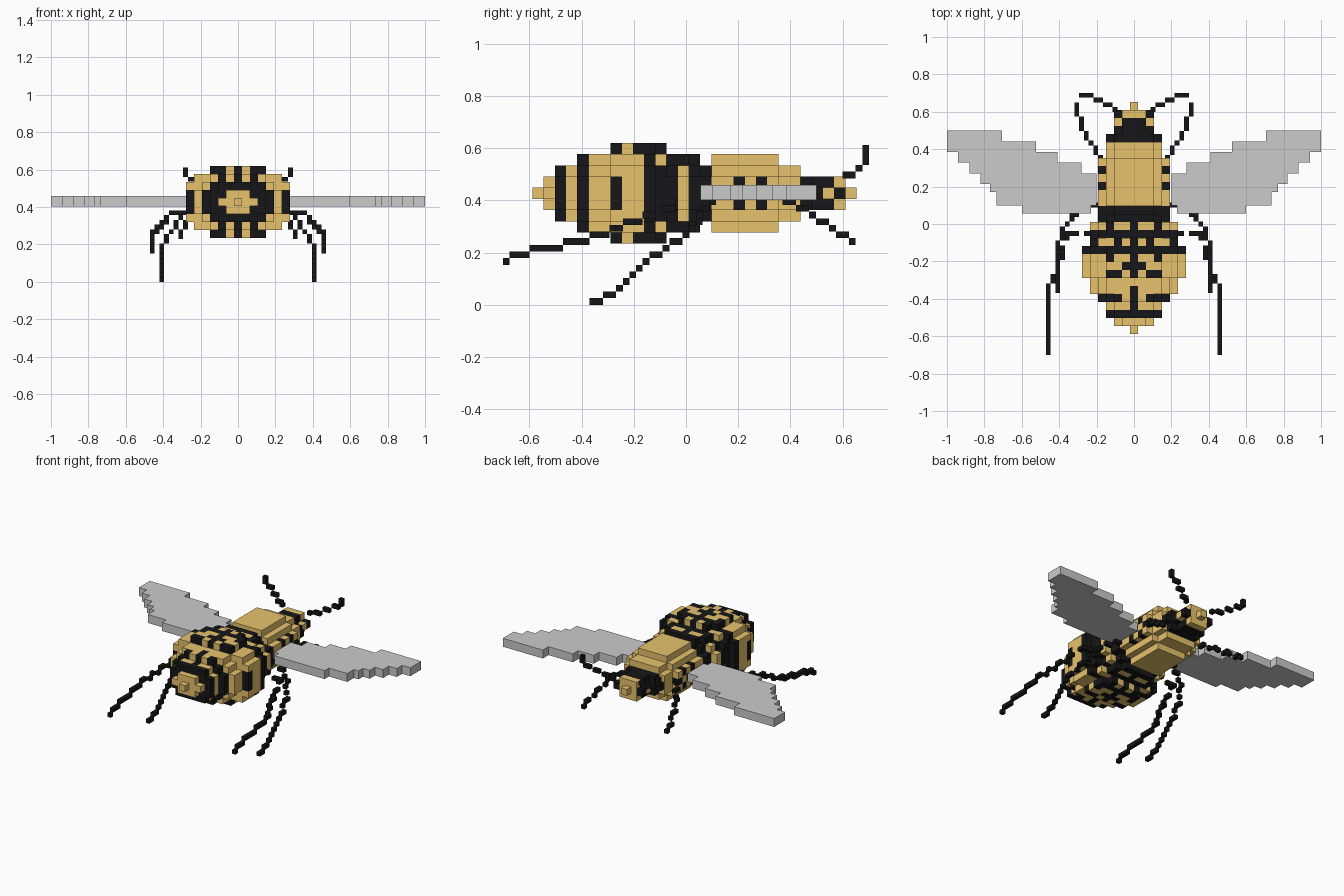
import bpy, bmesh
from mathutils import Vector

if "Cube" in bpy.data.objects:
    bpy.data.objects.remove(bpy.data.objects["Cube"])

V = 0.0428          # body voxel size
Y0, ZC = -0.588, 0.427


def material(name, rgb):
    m = bpy.data.materials.new(name)
    m.diffuse_color = (*rgb, 1)
    m.use_nodes = True
    m.node_tree.nodes["Principled BSDF"].inputs["Base Color"].default_value = m.diffuse_color
    return m


GOLD = material("gold", (0.8, 0.54, 0.15))
BLACK = material("black", (0.008, 0.008, 0.009))


def finish(name, bm, mats=()):
    mesh = bpy.data.meshes.new(name)
    bm.normal_update()
    bm.to_mesh(mesh)
    bm.free()
    for m in mats:
        mesh.materials.append(m)
    ob = bpy.data.objects.new(name, mesh)
    bpy.context.collection.objects.link(ob)
    return ob


def voxels(name, cells, pitch, origin, mats):
    """Skin of a set of cubes; cells maps (i, j, k) to a material slot."""
    bm = bmesh.new()
    verts = {}

    def vert(c):
        if c not in verts:
            verts[c] = bm.verts.new(Vector(origin) + Vector(c) * pitch)
        return verts[c]

    for cell, slot in cells.items():
        for axis in range(3):
            u, w = (axis + 1) % 3, (axis + 2) % 3
            for side in (0, 1):
                near = list(cell)
                near[axis] += 2 * side - 1
                if tuple(near) in cells:
                    continue
                ring = []
                for a, b in ((0, 0), (1, 0), (1, 1), (0, 1)):
                    c = list(cell)
                    c[axis] += side
                    c[u] += a
                    c[w] += b
                    ring.append(vert(tuple(c)))
                f = bm.faces.new(ring if side else ring[::-1])
                f.material_index = slot
    return finish(name, bm, mats)


# Body slices from tail to head: half width, half height, base colour
WIDTH = [0, 2, 3, 3, 4, 5, 5, 6, 6, 6, 6, 5, 5, 5, 4, 4,
         4, 4, 4, 4, 4, 4, 3, 3, 3, 2, 2, 2, 0]
HEIGHT = [0, 1, 2, 2, 3, 3, 3, 4, 4, 4, 4, 4, 3, 3, 3, 2,
          3, 3, 3, 3, 3, 3, 2, 2, 1, 1, 1, 1, 0]
STRIPE = "GGBGBGGBGGBGBGBBGGGGGGGGBBGGG"
# Speckles on the upper and lower surface: slice -> |x| cells of flipped colour
SPECKS = {3: (0,), 4: (1,), 5: (0,), 7: (1, 4, 5, 6), 8: (0, 1), 9: (0, 3),
          11: (0, 2), 13: (0, 3), 26: (0, 1)}


def colour(i, x, k):
    ax, ak = abs(x), abs(k)
    black = STRIPE[i] == "B"
    if ax in SPECKS.get(i, ()) and ak >= max(HEIGHT[i] - 2, 1):
        black = not black
    if i == 11 and ak < 3:                       # dark flank
        black = True
    if 18 <= i <= 21 and ax >= 3 and ak <= 1 and (i + k) % 2:   # wing joints
        black = True
    if i == 27 and ax == 2 and k == 0:           # eyes
        black = True
    return int(black)


def body_part(name, first, last):
    cells = {}
    for i in range(first, last + 1):
        w, h = WIDTH[i], HEIGHT[i]
        for x in range(-w, w + 1):
            for k in range(-h, h + 1):
                if (x / (w + .5)) ** 2 + (k / (h + .5)) ** 2 <= 1.06:
                    cells[x, i, k] = colour(i, x, k)
    voxels(name, cells, V, (-V / 2, Y0, ZC - V / 2), (GOLD, BLACK))


body_part("abdomen", 0, 15)
body_part("thorax", 16, 23)
body_part("head", 24, 28)

# Legs and antennae: chains of small cubes along a path
P = 0.0255
LIMBS = {
    "middle_leg": [(.2, .1, .40), (.3, .06, .35), (.36, 0, .27), (.40, -.1, .2),
                   (.415, -.18, .14), (.415, -.28, .04), (.415, -.345, .013)],
    "hind_leg": [(.24, -.05, .39), (.35, -.06, .37), (.40, -.2, .32),
                 (.45, -.32, .27), (.47, -.42, .24), (.47, -.57, .215),
                 (.47, -.70, .17)],
    "front_leg": [(.18, .35, .42), (.25, .45, .37), (.29, .53, .31), (.30, .63, .245)],
    "antenna": [(.09, .62, .49), (.17, .66, .515), (.25, .70, .56), (.29, .70, .60)],
}
for name, path in LIMBS.items():
    for side, sign in (("left", -1), ("right", 1)):
        cells = {}
        for a, b in zip(path, path[1:]):
            a, b = Vector(a), Vector(b)
            steps = max(1, round(max(abs(c) for c in b - a) / P))
            for s in range(steps + 1):
                p = a.lerp(b, s / steps)
                cells[round(sign * p.x / P), round(p.y / P),
                      round((p.z - P / 2) / P)] = 0
        voxels(f"{side}_{name}", cells, P, (-P / 2, -P / 2, 0), (BLACK,))

# Wings: stepped outline as (x, y) corners, joined by square steps
FRONT_EDGE = [(.20, .27), (.28, .33), (.41, .385), (.525, .44), (.705, .50)]
BACK_EDGE = [(1.0, .385), (.94, .33), (.88, .27), (.82, .215), (.77, .17),
             (.735, .10), (.60, .055)]
outline = []
for n, (x, y) in enumerate(FRONT_EDGE):
    end = FRONT_EDGE[n + 1][0] if n + 1 < len(FRONT_EDGE) else 1.0
    outline += [(x, y), (end, y)]
for n, (x, y) in enumerate(BACK_EDGE):
    end = BACK_EDGE[n + 1][0] if n + 1 < len(BACK_EDGE) else .23
    outline += [(x, y), (end, y)]
outline += [(.23, .10), (.20, .10)]

for side, sign in (("left", -1), ("right", 1)):
    bm = bmesh.new()
    base = bm.faces.new([bm.verts.new((sign * x, y, .402)) for x, y in outline])
    top = bmesh.ops.extrude_face_region(bm, geom=[base])
    bmesh.ops.translate(bm, vec=(0, 0, .056),
                        verts=[g for g in top["geom"] if isinstance(g, bmesh.types.BMVert)])
    bmesh.ops.recalc_face_normals(bm, faces=bm.faces)
    finish(f"{side}_wing", bm)
